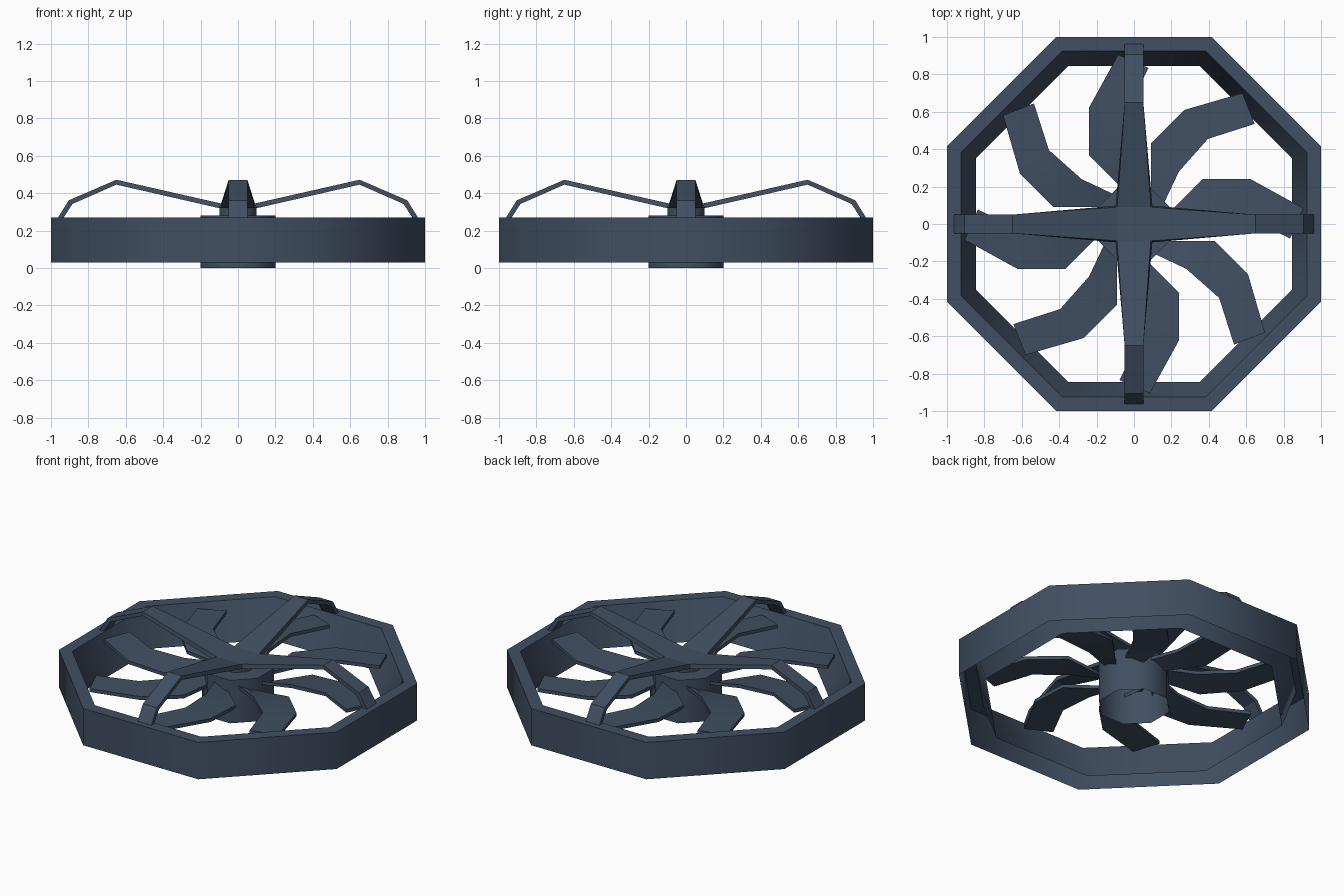
import bpy, bmesh, math
from mathutils import Matrix

if "Cube" in bpy.data.objects:
    bpy.data.objects.remove(bpy.data.objects["Cube"])

slate = bpy.data.materials.new("slate blue")
slate.diffuse_color = (0.052, 0.078, 0.122, 1)
slate.use_nodes = True
slate.node_tree.nodes["Principled BSDF"].inputs["Base Color"].default_value = slate.diffuse_color


def finish(name, bm, smooth=False):
    bmesh.ops.remove_doubles(bm, verts=bm.verts, dist=1e-5)
    bmesh.ops.recalc_face_normals(bm, faces=bm.faces)
    me = bpy.data.meshes.new(name)
    bm.to_mesh(me)
    bm.free()
    me.materials.append(slate)
    if smooth:
        for p in me.polygons:
            p.use_smooth = True
        me.set_sharp_from_angle(angle=math.radians(50))
    ob = bpy.data.objects.new(name, me)
    bpy.context.collection.objects.link(ob)
    return ob


def octagon(bm, apothem, z):
    r = apothem / math.cos(math.pi / 8)
    angles = [math.pi / 8 + k * math.pi / 4 for k in range(8)]
    return [bm.verts.new((r * math.cos(a), r * math.sin(a), z)) for a in angles]


def bridge(bm, a, b):
    n = len(a)
    for i in range(n):
        j = (i + 1) % n
        bm.faces.new((a[i], a[j], b[j], b[i]))


def strip(name, sections, angle, smooth=False):
    """Solid strip through quad cross-sections, turned about z."""
    bm = bmesh.new()
    rings = [[bm.verts.new(p) for p in s] for s in sections]
    for a, b in zip(rings, rings[1:]):
        bridge(bm, a, b)
    bm.faces.new(rings[0])
    bm.faces.new(rings[-1])
    bm.transform(Matrix.Rotation(angle, 4, 'Z'))
    return finish(name, bm, smooth)


# Octagonal outer ring, open underneath, with sloped inner wall
bm = bmesh.new()
loops = [octagon(bm, a, z) for a, z in
         ((1, 0.03), (1, 0.27), (0.925, 0.27), (0.845, 0.03))]
for i in range(3):
    bridge(bm, loops[i], loops[i + 1])
finish("outer_ring", bm, True)

# Hub, open underneath
bm = bmesh.new()
low, high = octagon(bm, 0.2, 0.0), octagon(bm, 0.2, 0.28)
bridge(bm, low, high)
bm.faces.new(high)
finish("hub", bm, True)

# Stem joining hub and bracket
bm = bmesh.new()
low, high = octagon(bm, 0.1, 0.28), octagon(bm, 0.1, 0.33)
bridge(bm, low, high)
finish("stem", bm, True)

# Bracket arms: (outer r, top z, inner r, bottom z, half width)
arm = [(0.09, 0.345, 0.1, 0.32, 0.09),
       (0.65, 0.472, 0.65, 0.446, 0.05),
       (0.905, 0.362, 0.885, 0.343, 0.05),
       (0.965, 0.265, 0.935, 0.265, 0.05)]
for k in range(4):
    strip("bracket_arm", [((ro, -w, zt), (ro, w, zt), (ri, w + .008, zb), (ri, -w - .008, zb))
                          if i < 1 else
                          ((ro, -w, zt), (ro, w, zt), (ri, w, zb), (ri, -w, zb))
                          for i, (ro, zt, ri, zb, w) in enumerate(arm)], k * math.pi / 2)

# Square plate where the arms meet
bm = bmesh.new()
bmesh.ops.create_cube(bm, size=1)
bm.transform(Matrix.Translation((0, 0, 0.3325)) @ Matrix.Diagonal((0.18, 0.18, 0.025, 1)))
finish("bracket_plate", bm)

# Curved fan blades: leading x, y, z then trailing x, y, z
blade = [((0.09, 0.15, 0.20), (0.15, 0.09, 0.24)),
         ((0.09, 0.43, 0.225), (0.24, 0.28, 0.24)),
         ((0.27, 0.61, 0.235), (0.395, 0.455, 0.245)),
         ((0.58, 0.70, 0.24), (0.645, 0.535, 0.245))]
T = 0.022
for k in range(8):
    strip("fan_blade", [(a, b, (b[0], b[1], b[2] - T), (a[0], a[1], a[2] - T))
                        for a, b in blade], k * math.pi / 4, True)
